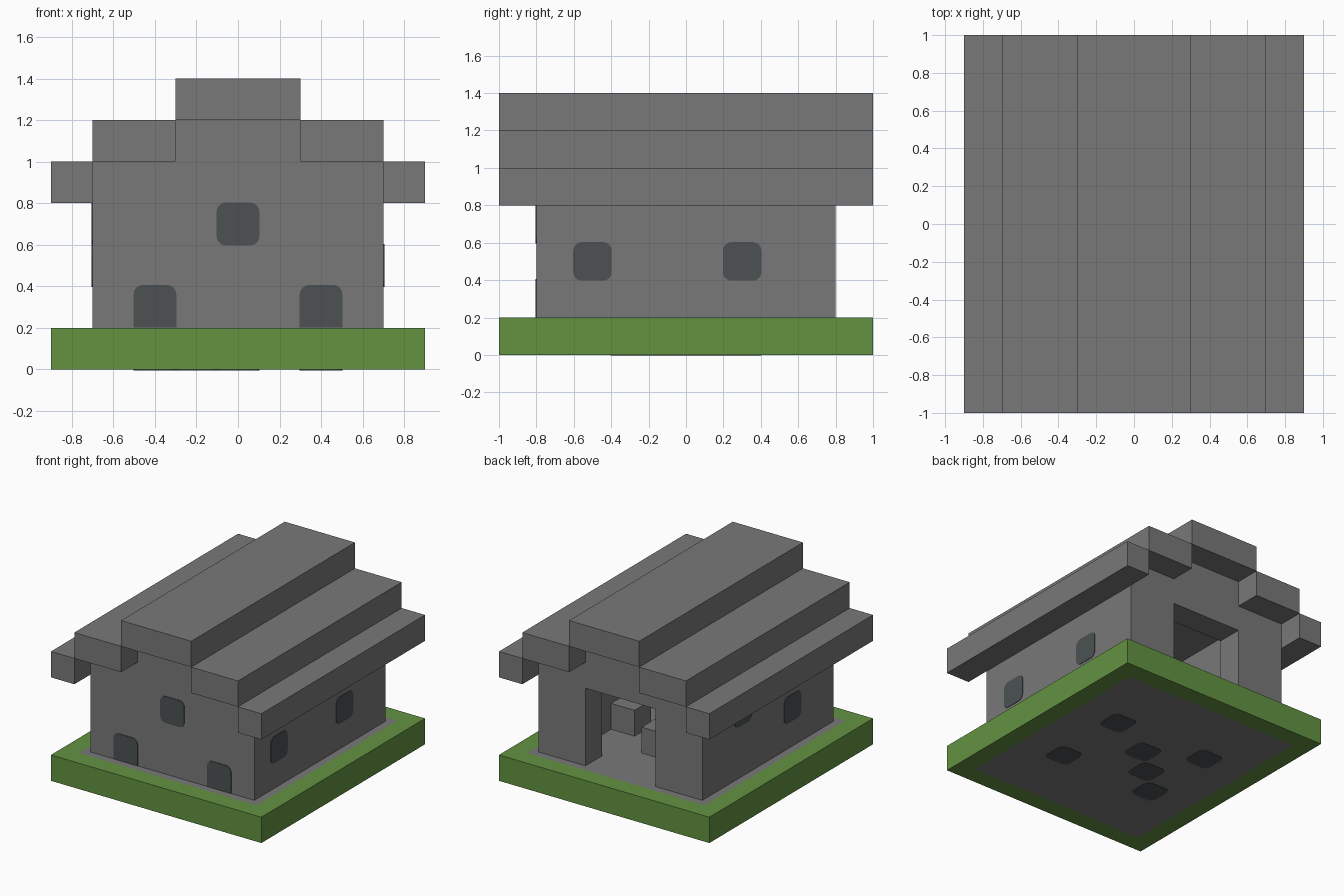
import bpy, bmesh, math
from mathutils import Matrix, Vector

if "Cube" in bpy.data.objects:
    bpy.data.objects.remove(bpy.data.objects["Cube"])


def material(name, rgb):
    m = bpy.data.materials.new(name)
    m.use_nodes = True
    m.diffuse_color = (*rgb, 1)
    bsdf = next(n for n in m.node_tree.nodes if n.type == "BSDF_PRINCIPLED")
    bsdf.inputs["Base Color"].default_value = (*rgb, 1)
    bsdf.inputs["Roughness"].default_value = 0.9
    return m


STONE = material("stone grey", (0.19, 0.19, 0.19))
GRASS = material("grass green", (0.125, 0.29, 0.053))
PANE = material("dark pane", (0.072, 0.083, 0.085))


def finish(name, bm, *mats):
    bmesh.ops.recalc_face_normals(bm, faces=bm.faces)
    mesh = bpy.data.meshes.new(name)
    bm.to_mesh(mesh)
    bm.free()
    for m in mats:
        mesh.materials.append(m)
    obj = bpy.data.objects.new(name, mesh)
    bpy.context.collection.objects.link(obj)
    return obj


def box_mesh(low, high):
    low, high = Vector(low), Vector(high)
    bm = bmesh.new()
    bmesh.ops.create_cube(bm, size=1, matrix=Matrix.Translation((low + high) / 2)
                          @ Matrix.Diagonal((*(high - low), 1)))
    return bm


def box(name, low, high, mat=STONE):
    return finish(name, box_mesh(low, high), mat)


def prism(bm, points, depth):
    face = bm.faces.new([bm.verts.new(p) for p in points])
    new = bmesh.ops.extrude_face_region(bm, geom=[face])["geom"]
    bmesh.ops.translate(bm, vec=depth, verts=[v for v in new if isinstance(v, bmesh.types.BMVert)])


def cut(obj, low, high):
    cutter = box("cutter", low, high)
    cutter.hide_render = True
    mod = obj.modifiers.new("opening", "BOOLEAN")
    mod.operation, mod.solver, mod.object = "DIFFERENCE", "EXACT", cutter
    graph = bpy.context.evaluated_depsgraph_get()
    mesh = bpy.data.meshes.new_from_object(obj.evaluated_get(graph))
    obj.modifiers.clear()
    obj.data = mesh
    bpy.data.objects.remove(cutter)


def pane(name, origin, right, up, square_base=False):
    """Thin rounded plate centred at origin, facing right x up."""
    right, up, origin = Vector(right), Vector(up), Vector(origin)
    half, radius, points = 0.103, 0.045, []
    for i, (sx, sy) in enumerate([(1, 1), (-1, 1), (-1, -1), (1, -1)]):
        r = 0 if square_base and sy < 0 else radius
        for k in range(5 if r else 1):
            t = math.radians(90 * i + 22.5 * k)
            points.append(origin + right * (sx * (half - r) + r * math.cos(t))
                          + up * (sy * (half - r) + r * math.sin(t)))
    bm = bmesh.new()
    prism(bm, points, right.cross(up) * 0.004)
    finish(name, bm, PANE)


# Grass slab with a stone floor set into its top and underside
bm = box_mesh((-0.9, -1, 0), (0.9, 1, 0.2))
caps = [f for f in bm.faces if abs(f.normal.z) > 0.9]
bmesh.ops.inset_individual(bm, faces=caps, thickness=0.2)
for f in caps:
    f.material_index = 1
finish("grass_slab", bm, GRASS, STONE)

# House walls with stepped gables, hollow room and back doorway
half = [(0.7, 0.2), (0.7, 1), (0.3, 1), (0.3, 1.2)]
outline = half + [(-x, z) for x, z in reversed(half)]
bm = bmesh.new()
prism(bm, [(x, -0.8, z) for x, z in outline], (0, 1.6, 0))
walls = finish("house_walls", bm, STONE)
cut(walls, (-0.5, -0.6, 0.1), (0.5, 0.6, 1))
cut(walls, (-0.3, 0.5, 0.1), (0.3, 0.9, 0.8))

# Stepped roof
box("roof_ridge", (-0.3, -1, 1.2), (0.3, 1, 1.4))
for side, s in (("left", 1), ("right", -1)):
    for part, inner, outer, z in (("upper", 0.3, 0.7, 1), ("lower", 0.7, 0.9, 0.8)):
        x0, x1 = sorted((s * inner, s * outer))
        box(f"roof_{part}_{side}", (x0, -1, z), (x1, 1, z + 0.2))

# Stone blocks inside the room
box("corner_block", (0.3, 0, 0.2), (0.5, 0.2, 0.4))
box("middle_block", (-0.1, 0.2, 0.2), (0.1, 0.4, 0.4))

# Front windows and low openings
X, Y, Z = Vector((1, 0, 0)), Vector((0, 1, 0)), Vector((0, 0, 1))
pane("front_window", (0, -0.8, 0.7), X, Z)
for x in (-0.4, 0.4):
    pane("front_low_opening", (x, -0.8, 0.304), X, Z, True)

# Side windows
for y in (-0.5, 0.3):
    pane("left_window", (0.7, y, 0.5), Y, Z)
for y, z in ((-0.3, 0.5), (0.3, 0.7)):
    pane("right_window", (-0.7, y, z), -Y, Z)

# Dark patches under the floor
for x, y in ((0.4, 0.3), (0.4, -0.3), (0, 0.1), (-0.2, -0.1), (-0.4, -0.3), (-0.4, 0.3)):
    pane("underside_patch", (x, y, 0), X, -Y)
